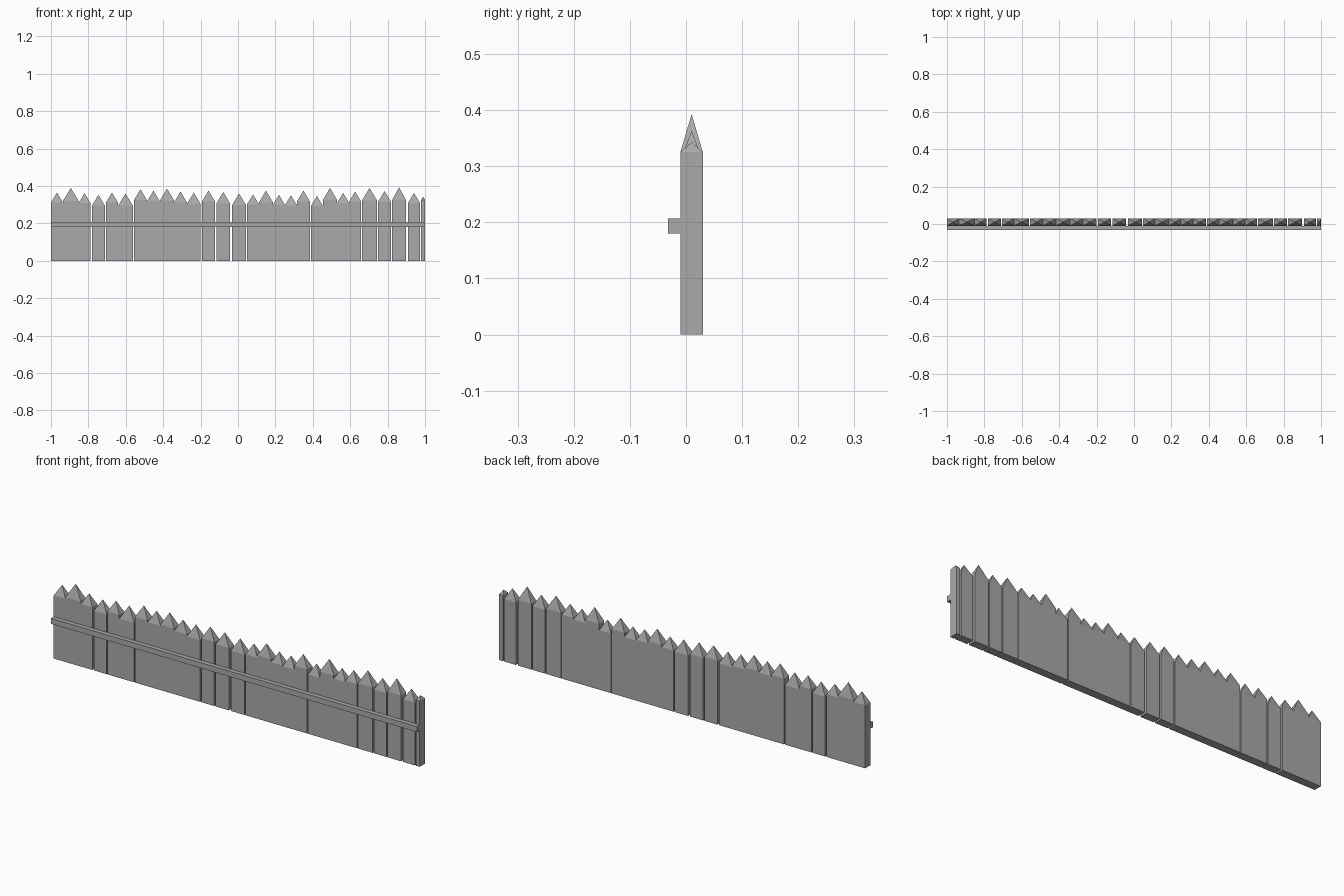
import bpy
import bmesh

old_cube = bpy.data.objects.get("Cube")
if old_cube:
    bpy.data.objects.remove(old_cube, do_unlink=True)

FRONT, BACK = -0.01, 0.03
SHOULDER_MAX = 0.325
TIP_SLOPE = 0.83


def make_material(name, colour):
    material = bpy.data.materials.new(name)
    material.use_nodes = True
    material.diffuse_color = colour
    material.node_tree.nodes["Principled BSDF"].inputs["Base Color"].default_value = colour
    return material


grey = make_material("weathered grey", (0.4, 0.4, 0.4, 1))


def add_box(bm, x_range, y_range, z_range):
    """Add a box to the mesh and return its top face."""
    def ring(z):
        corners = [(x_range[0], y_range[0]), (x_range[1], y_range[0]),
                   (x_range[1], y_range[1]), (x_range[0], y_range[1])]
        return [bm.verts.new((x, y, z)) for x, y in corners]

    low, high = ring(z_range[0]), ring(z_range[1])
    bm.faces.new(low[::-1])
    for i in range(len(low)):
        j = (i + 1) % len(low)
        bm.faces.new((low[i], low[j], high[j], high[i]))
    return bm.faces.new(high)


def finish(bm, name):
    mesh = bpy.data.meshes.new(name)
    bmesh.ops.recalc_face_normals(bm, faces=bm.faces)
    bm.to_mesh(mesh)
    bm.free()
    mesh.materials.append(grey)
    part = bpy.data.objects.new(name, mesh)
    bpy.context.collection.objects.link(part)
    return part


def make_plank(name, left, right, tip):
    """Board with a four-sided point; wider boards have taller points."""
    bm = bmesh.new()
    shoulder = min(tip - TIP_SLOPE * (right - left), SHOULDER_MAX)
    top = add_box(bm, (left, right), (FRONT, BACK), (0, shoulder))
    poked = bmesh.ops.poke(bm, faces=[top])
    poked["verts"][0].co.z = tip
    return finish(bm, name)


# Planks: left edge, right edge and tip height, in thousandths from the left end
planks = [
    (0, 64, 365), (64, 148, 390), (148, 211, 362), (219, 289, 353),
    (294, 358, 365), (358, 439, 360), (444, 513, 382), (513, 583, 375),
    (583, 658, 386), (658, 727, 370), (727, 800, 365), (807, 877, 375),
    (885, 957, 368), (968, 1043, 360), (1048, 1112, 355), (1112, 1187, 375),
    (1187, 1251, 353), (1251, 1315, 350), (1315, 1385, 375), (1390, 1454, 347),
    (1454, 1530, 390), (1530, 1594, 363), (1594, 1658, 370), (1663, 1743, 390),
    (1749, 1818, 373), (1824, 1898, 393), (1909, 1973, 363), (1979, 2000, 343),
]
for number, (left, right, tip) in enumerate(planks, start=1):
    make_plank(f"plank_{number}", left / 1000 - 1, right / 1000 - 1, tip / 1000)

# Rail along the front of the planks
rail = bmesh.new()
add_box(rail, (-1, 1), (-0.032, FRONT), (0.18, 0.207))
finish(rail, "front_rail")
